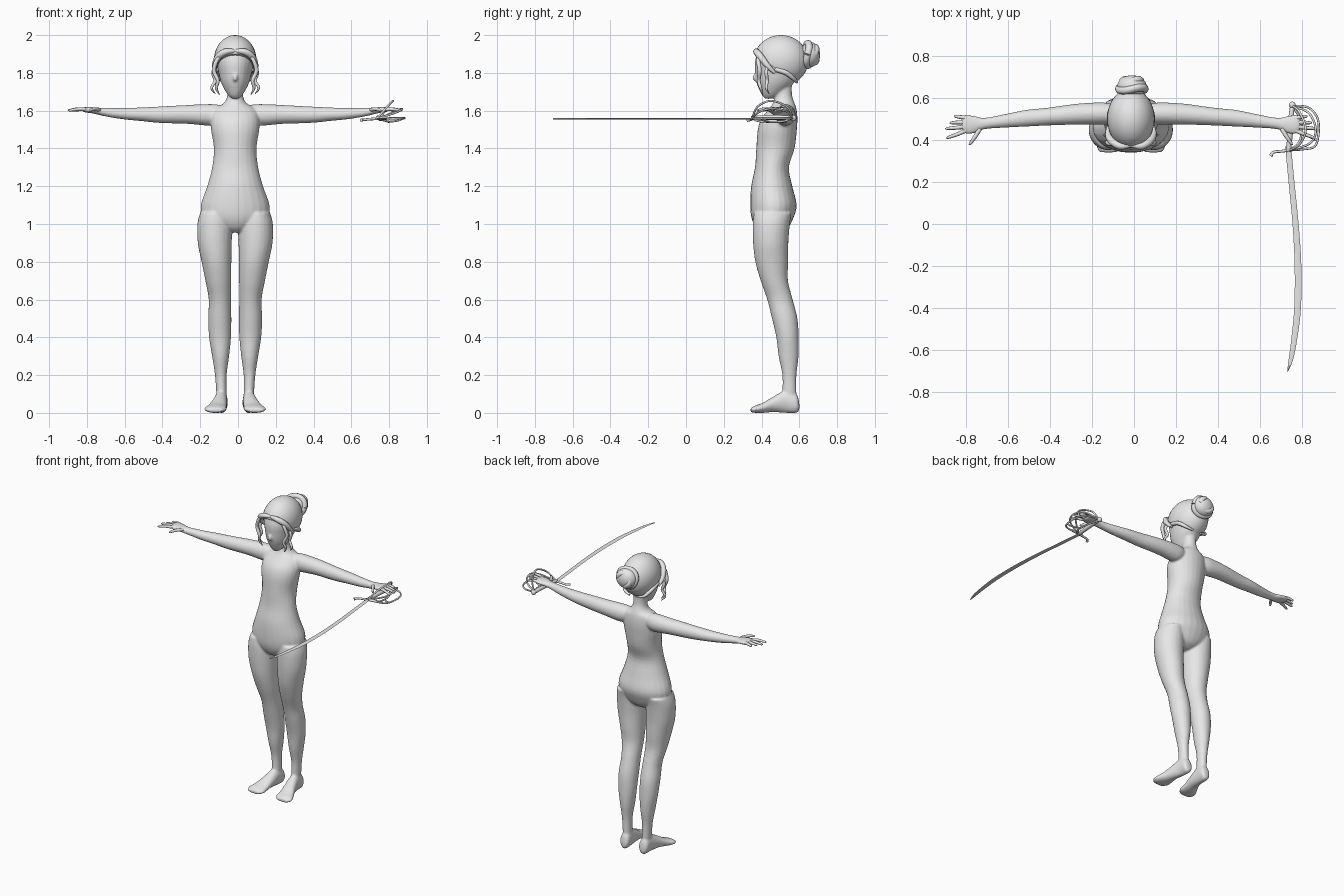
import bpy, bmesh, math
from mathutils import Vector, Matrix

CX = -0.015                      # symmetry plane of the figure
grey = bpy.data.materials.new("light_grey")
grey.diffuse_color = (0.8, 0.8, 0.8, 1)


def spline(rows, n=4):
    """Catmull-Rom interpolation through tuples of any length."""
    out = []
    for i in range(len(rows) - 1):
        p = [rows[max(0, min(len(rows) - 1, i + k))] for k in (-1, 0, 1, 2)]
        for j in range(n):
            t = j / n
            out.append(tuple(0.5 * (2 * b + (c - a) * t + (2 * a - 5 * b + 4 * c - d) * t * t
                                    + (3 * b - a - 3 * c + d) * t ** 3) for a, b, c, d in zip(*p)))
    return out + [tuple(rows[-1])]


def finish(name, bm):
    bmesh.ops.recalc_face_normals(bm, faces=bm.faces)
    me = bpy.data.meshes.new(name)
    bm.to_mesh(me)
    bm.free()
    ob = bpy.data.objects.new(name, me)
    bpy.context.collection.objects.link(ob)
    return dress(ob)


def dress(ob):
    ob.data.materials.clear()
    ob.data.materials.append(grey)
    bpy.ops.object.select_all(action='DESELECT')
    bpy.context.view_layer.objects.active = ob
    ob.select_set(True)
    bpy.ops.object.shade_smooth_by_angle(angle=math.radians(50))
    return ob


def loft(bm, axis, rows, side=1, seg=24):
    """Rows: position on the axis, then low/high limits in the two other axes."""
    rings = []
    for t, a0, a1, b0, b1 in spline(rows):
        ring = []
        for k in range(seg):
            w = 2 * math.pi * k / seg
            p = [(a0 + a1) / 2 + (a1 - a0) / 2 * math.cos(w), (b0 + b1) / 2 + (b1 - b0) / 2 * math.sin(w)]
            p.insert(axis, t)
            ring.append(bm.verts.new((CX + side * p[0], p[1], p[2])))
        rings.append(ring)
    for r, q in zip(rings, rings[1:]):
        for k in range(seg):
            m = (k + 1) % seg
            bm.faces.new((r[k], r[m], q[m], q[k]))
    bm.faces.new(rings[0])
    bm.faces.new(rings[-1])


def tube(name, pts, radius, side=None):
    """Round bar through points; optional fourth value scales the radius."""
    cu = bpy.data.curves.new(name, 'CURVE')
    cu.dimensions = '3D'
    cu.bevel_depth, cu.bevel_resolution, cu.use_fill_caps = radius, 2, True
    path = spline([tuple(p) + (1,) * (4 - len(p)) for p in pts], 5)
    sp = cu.splines.new('POLY')
    sp.points.add(len(path) - 1)
    for v, p in zip(sp.points, path):
        x = p[0] if side is None else CX + side * p[0]
        v.co, v.radius = (x, p[1], p[2], 1), max(p[3], 0.05)
    ob = bpy.data.objects.new(name, cu)
    bpy.context.collection.objects.link(ob)
    bpy.ops.object.select_all(action='DESELECT')
    bpy.context.view_layer.objects.active = ob
    ob.select_set(True)
    bpy.ops.object.convert(target='MESH')
    return dress(bpy.context.view_layer.objects.active)


def ellipsoid(bm, center, radii):
    bmesh.ops.create_uvsphere(bm, u_segments=32, v_segments=20, radius=1,
                              matrix=Matrix.Translation(center) @ Matrix.Diagonal((*radii, 1)))


# Body: torso, head, legs, feet, arms and palms fused into one skin
bm = bmesh.new()
torso = [(.955, .05, .40, .50), (.98, .11, .37, .54), (1.03, .17, .347, .568), (1.1, .182, .34, .586),
         (1.2, .148, .345, .563), (1.3, .122, .365, .545), (1.4, .113, .372, .575), (1.5, .128, .38, .587),
         (1.56, .128, .40, .59), (1.61, .11, .44, .585), (1.64, .06, .46, .575), (1.68, .042, .472, .562),
         (1.75, .042, .475, .56)]
head = [(1.663, .016, .42, .45), (1.68, .036, .403, .49), (1.71, .056, .388, .53), (1.75, .075, .373, .575),
        (1.80, .088, .366, .61), (1.86, .10, .365, .63), (1.92, .095, .385, .63), (1.97, .06, .43, .59)]
for part in (torso, head):
    loft(bm, 2, [(z, -h, h, y0, y1) for z, h, y0, y1 in part])
leg = [(.07, .045, .10, .51, .585), (.1, .045, .10, .51, .585), (.2, .045, .107, .51, .585),
       (.3, .032, .122, .49, .596), (.4, .022, .138, .478, .597), (.5, .02, .143, .455, .59),
       (.6, .022, .14, .43, .565), (.7, .021, .158, .395, .54), (.8, .02, .178, .367, .541),
       (.9, .018, .198, .355, .542), (1.0, .018, .20, .353, .55), (1.06, .04, .185, .36, .56)]
foot = [(.60, .055, .085, .015, .05), (.585, .04, .103, 0, .10), (.53, .04, .108, 0, .12),
        (.46, .043, .127, .004, .085), (.41, .045, .15, 0, .055), (.37, .045, .165, 0, .04),
        (.342, .065, .15, .004, .026)]
arm = [(.08, .48, .57, 1.535, 1.63), (.13, .475, .58, 1.52, 1.635), (.25, .475, .575, 1.53, 1.63),
       (.4, .47, .555, 1.535, 1.622), (.5, .465, .545, 1.545, 1.617), (.6, .46, .525, 1.555, 1.614),
       (.7, .452, .507, 1.572, 1.615), (.75, .432, .517, 1.585, 1.618), (.79, .43, .522, 1.59, 1.62),
       (.81, .445, .505, 1.595, 1.615)]
for s in (1, -1):
    loft(bm, 2, leg, s)
    loft(bm, 1, foot, s)
    loft(bm, 0, arm, s)
ellipsoid(bm, (CX, .365, 1.775), (.012, .013, .02))      # nose
body = finish("body", bm)
rm = body.modifiers.new("fuse", 'REMESH')
rm.mode, rm.voxel_size, rm.use_smooth_shade = 'VOXEL', 0.0065, True
sm = body.modifiers.new("soften", 'SMOOTH')
sm.factor, sm.iterations = 0.5, 6

# Fingers and thumbs, spread flat
fingers = {"index_finger": [(.78, .45), (.825, .43), (.873, .413)],
           "middle_finger": [(.78, .467), (.83, .46), (.878, .456)],
           "ring_finger": [(.78, .485), (.82, .485), (.858, .483)],
           "little_finger": [(.77, .503), (.81, .51), (.838, .514)],
           "thumb": [(.72, .455), (.745, .415), (.768, .383)]}
for s in (1, -1):
    for name, pts in fingers.items():
        (a, b), (c, d), (e, f) = pts
        tube(name, [(a, b, 1.605, 1.1), (c, d, 1.608, 1), (e, f, 1.602, .7),
                    (e + .004, f, 1.601, .2)], .0095, s)

# Hair: cap cut along a slanted hairline
bm = bmesh.new()
ellipsoid(bm, (CX, .503, 1.865), (.113, .145, .135))
bmesh.ops.bisect_plane(bm, geom=bm.verts[:] + bm.edges[:] + bm.faces[:],
                       plane_co=(0, .365, 1.90), plane_no=(0, .7, 1), clear_inner=True)
bmesh.ops.holes_fill(bm, edges=[e for e in bm.edges if e.is_boundary])
finish("hair_cap", bm)

# Hair: bun with wound rolls
bm = bmesh.new()
ellipsoid(bm, (CX + .005, .658, 1.897), (.07, .052, .066))
finish("hair_bun", bm)
for y, r in ((.645, .062), (.68, .042)):
    ring = [(CX + .005 + r * math.cos(k * math.pi / 6), y + .008 * math.sin(k * math.pi / 3),
             1.897 + r * .95 * math.sin(k * math.pi / 6)) for k in range(13)]
    tube("bun_roll", ring, .019)

# Hair: fringe rolls and wavy side locks
for s in (1, -1):
    tube("fringe_roll", [(0, .377, 1.915, .6), (.05, .372, 1.912, 1), (.09, .395, 1.885, 1.1),
                         (.108, .43, 1.84, .9), (.105, .47, 1.80, .5)], .017, s)
    tube("front_lock", [(.075, .385, 1.90, .8), (.10, .383, 1.86, 1), (.112, .39, 1.81, 1),
                        (.092, .385, 1.76, .9), (.10, .395, 1.72, .7), (.083, .405, 1.685, .2)], .011, s)
    tube("side_lock", [(.10, .43, 1.85, .8), (.117, .425, 1.80, 1), (.105, .43, 1.76, .9),
                       (.125, .425, 1.72, .7), (.105, .44, 1.69, .2)], .010, s)
    tube("nape_lock", [(.10, .47, 1.82, 1), (.10, .53, 1.80, 1), (.075, .575, 1.765, .8),
                       (.03, .588, 1.75, .5)], .013, s)

# Sabre blade: thin diamond section swept along a curve
bm = bmesh.new()
rings = []
for y, x0, x1 in spline([(.37, .722, .75), (.2, .738, .766), (0, .757, .786), (-.2, .767, .799),
                         (-.4, .765, .797), (-.55, .751, .779), (-.65, .738, .759), (-.705, .731, .735)]):
    m = (x0 + x1) / 2
    rings.append([bm.verts.new(p) for p in ((x0, y, 1.557), (m, y, 1.561), (x1, y, 1.557), (m, y, 1.553))])
for r, q in zip(rings, rings[1:]):
    for k in range(4):
        bm.faces.new((r[k], r[(k + 1) % 4], q[(k + 1) % 4], q[k]))
bm.faces.new(rings[0])
bm.faces.new(rings[-1])
finish("blade", bm)

# Sabre hilt: grip, pommel, cross bar and basket hoops
tube("grip", [(.738, .345, 1.56, .9), (.744, .42, 1.563, 1.1), (.75, .50, 1.563, 1.1), (.755, .56, 1.56, .9)], .012)
bm = bmesh.new()
ellipsoid(bm, (.756, .568, 1.56), (.016, .016, .016))
finish("pommel", bm)
tube("cross_bar", [(.652, .325, 1.55, 1.3), (.668, .343, 1.552, 1), (.71, .348, 1.556, 1),
                   (.75, .355, 1.558, 1.2), (.80, .36, 1.56, 1)], .007)
hoops = [
    [(.757, .563, 1.56), (.83, .557, 1.56), (.874, .51, 1.56), (.882, .443, 1.56), (.864, .372, 1.56),
     (.805, .357, 1.558), (.743, .352, 1.556)],
    [(.757, .563, 1.565), (.79, .535, 1.62), (.82, .45, 1.652), (.79, .38, 1.622), (.742, .352, 1.565)],
    [(.757, .563, 1.562), (.835, .53, 1.597), (.868, .45, 1.61), (.84, .385, 1.592), (.743, .352, 1.56)],
    [(.755, .56, 1.558), (.79, .51, 1.543), (.80, .44, 1.541), (.785, .385, 1.545), (.74, .352, 1.557)]]
for pts in hoops:
    tube("guard_hoop", pts, .0055)
tube("guard_link", [(.80, .44, 1.541), (.85, .41, 1.548), (.875, .40, 1.56)], .005)
